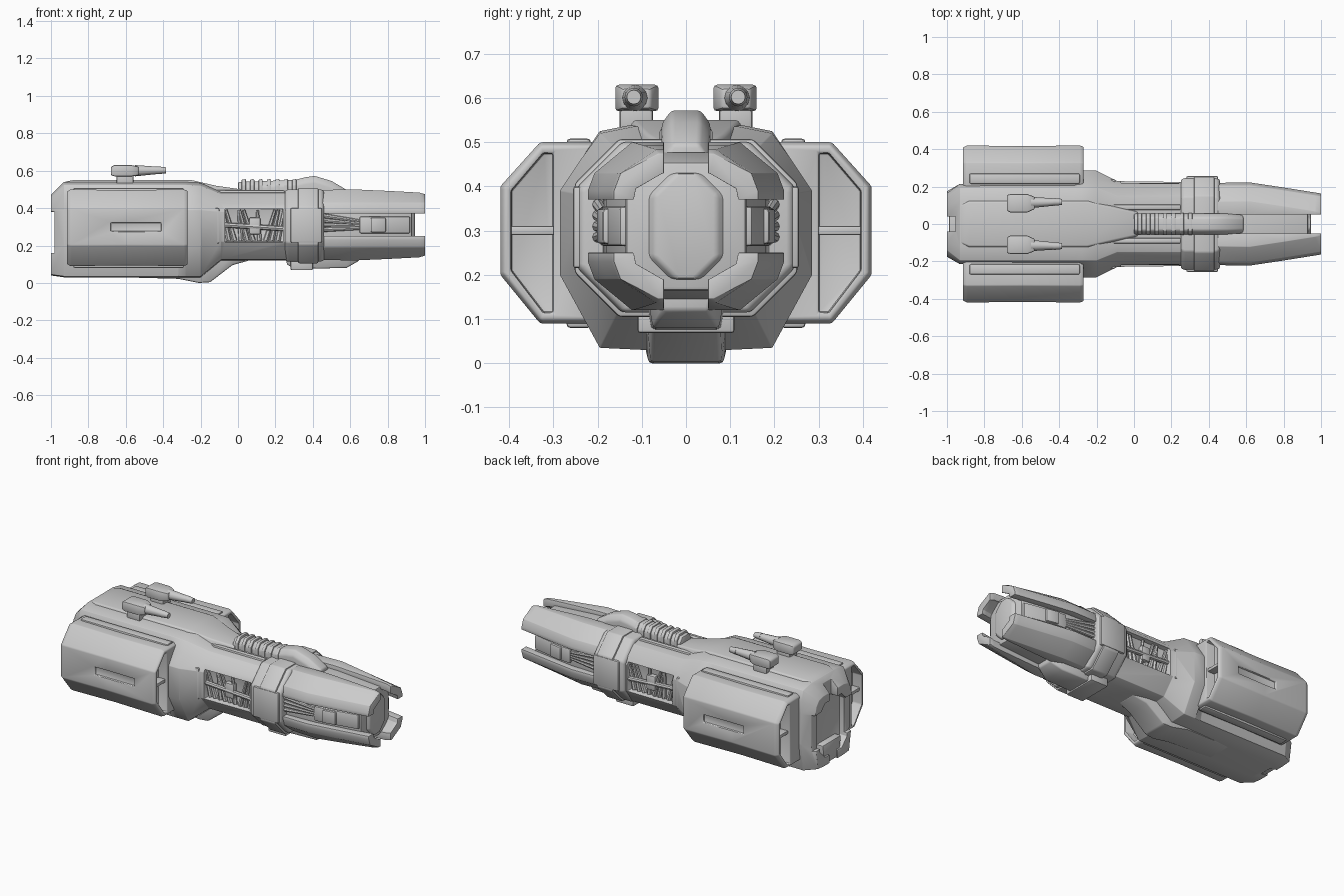
import bpy, bmesh, math, random
from mathutils import Vector

if "Cube" in bpy.data.objects:
    bpy.data.objects.remove(bpy.data.objects["Cube"])

random.seed(4)
parts, cutters = [], []


def loft(name, rings, bevel=0.008, cutter=False):
    """Skin closed (y, z) sections given as (x, section), capped at both ends."""
    bm = bmesh.new()
    loops = [[bm.verts.new((x, y, z)) for y, z in sec] for x, sec in rings]
    n = len(loops[0])
    for a, b in zip(loops, loops[1:]):
        for i in range(n):
            j = (i + 1) % n
            bm.faces.new((a[i], a[j], b[j], b[i]))
    bm.faces.new(loops[0])
    bm.faces.new(loops[-1])
    bmesh.ops.recalc_face_normals(bm, faces=bm.faces)
    me = bpy.data.meshes.new(name)
    bm.to_mesh(me)
    bm.free()
    ob = bpy.data.objects.new(name, me)
    bpy.context.collection.objects.link(ob)
    if cutter:
        ob.hide_render = True
        cutters.append(ob)
    else:
        ob["bevel"] = bevel
        parts.append(ob)
    return ob


def full(half):
    return half + [(-y, z) for y, z in reversed(half[1:-1])]


def rect(y0, y1, z0, z1):
    return [(y0, z0), (y1, z0), (y1, z1), (y0, z1)]


def box(name, x0, x1, y0, y1, z0, z1, **kw):
    return loft(name, [(x0, rect(y0, y1, z0, z1)), (x1, rect(y0, y1, z0, z1))], **kw)


def mirror(ob):
    ob.modifiers.new("mirror", 'MIRROR').use_axis = (False, True, False)
    return ob


def cut(ob, cutter):
    m = ob.modifiers.new("cut", 'BOOLEAN')
    m.operation, m.object, m.solver = 'DIFFERENCE', cutter, 'EXACT'


def bar(name, a, b, r0, r1, sides=8):
    """Tapered round bar between two points."""
    a, b = Vector(a), Vector(b)
    bm = bmesh.new()
    bmesh.ops.create_cone(bm, cap_ends=True, segments=sides, radius1=r0, radius2=r1, depth=(b - a).length)
    me = bpy.data.meshes.new(name)
    bm.to_mesh(me)
    bm.free()
    ob = bpy.data.objects.new(name, me)
    q = (b - a).to_track_quat('Z', 'Y')
    me.transform(q.to_matrix().to_4x4())
    for v in me.vertices:
        v.co += (a + b) / 2
    bpy.context.collection.objects.link(ob)
    ob["bevel"] = 0
    parts.append(ob)
    return ob


# Main hull: broad stern, shoulders, then the slimmer neck
def stern(w, top=0.54, bot=0.03):
    return full([(0, top), (0.12, top), (0.195, top - 0.015), (min(w, 0.235), 0.465), (w, 0.39),
                 (w, 0.2), (0.195, bot + 0.005), (0.09, bot), (0, bot)])


def neck(w):
    return full([(0, 0.485), (0.1, 0.485), (0.15, 0.475), (0.2, 0.425), (w, 0.38),
                 (w, 0.22), (0.15, 0.125), (0.08, 0.12), (0, 0.12)])


tail = full([(0, 0.47), (0.1, 0.47), (0.14, 0.46), (0.165, 0.43), (0.175, 0.39),
             (0.175, 0.2), (0.15, 0.045), (0.09, 0.04), (0, 0.04)])
hull = loft("main_hull", [(-1, tail), (-0.93, stern(0.215)), (-0.32, stern(0.22)), (-0.28, stern(0.285)),
                          (-0.2, stern(0.285, 0.535)), (-0.09, neck(0.23)), (0.3, neck(0.225))])
cavity = full([(0, 0.42), (0.08, 0.42), (0.13, 0.37), (0.13, 0.14), (0.08, 0.09), (0, 0.09)])
cut(hull, loft("stern_cavity_cutter", [(-1.1, cavity), (-0.95, cavity)], cutter=True))
cut(hull, box("stern_notch_cutter", -1.1, -0.955, -0.04, 0.04, -0.1, 0.7, cutter=True))
cut(hull, box("stern_side_cutter", -1.1, -0.98, -0.3, 0.3, 0.16, 0.38, cutter=True))
for s in (-1, 1):
    cut(hull, box("neck_bay_cutter", -0.07, 0.24, *sorted((s * 0.185, s * 0.4)), 0.22, 0.395, cutter=True))

# Raised deck and tapered plate running onto the neck
deck = lambda w, t: full([(0, t), (w, t), (w + 0.02, t - 0.06), (0, t - 0.06)])
loft("deck_plate", [(-0.93, deck(0.1, 0.54)), (-0.88, deck(0.12, 0.55)), (-0.25, deck(0.12, 0.55)),
                    (-0.12, deck(0.09, 0.52)), (0.02, deck(0.06, 0.50))])
mirror(box("shoulder_panel", -0.185, -0.1, 0.2, 0.24, 0.21, 0.40))

# Keel under the shoulders with a sloped front
keel = lambda w, b: full([(0, 0.16), (w + 0.02, 0.16), (w, b), (0, b)])
loft("keel", [(-0.99, keel(0.07, 0.04)), (-0.32, keel(0.09, 0.022)), (-0.21, keel(0.085, 0)),
              (-0.15, keel(0.08, 0.003)), (-0.03, keel(0.075, 0.095)), (0.06, keel(0.06, 0.12))])

# Struts inside the neck bays
for i in range(9):
    x = -0.05 + i * 0.033
    mirror(bar("bay_strut", (x, 0.19, 0.225), (x + random.uniform(-0.06, 0.06), 0.2, 0.39),
               0.014, 0.008, 6))
mirror(bar("bay_pipe", (-0.07, 0.205, 0.31), (0.24, 0.205, 0.29), 0.014, 0.014))
mirror(box("bay_block", 0.06, 0.12, 0.18, 0.215, 0.26, 0.35))

# Side engine pods with ribbed openings at both ends
def pod(o, i):
    return [(i, 0.5 - o), (0.33 - o * 0.3, 0.5 - o), (0.42 - o, 0.40 - o * 0.4), (0.42 - o, 0.20 + o * 0.4),
            (0.33 - o * 0.3, 0.09 + o), (i, 0.09 + o)]


p = loft("engine_pod", [(-0.915, pod(0.012, 0.19)), (-0.895, pod(0, 0.19)), (-0.6, pod(0.004, 0.19)),
                        (-0.29, pod(0, 0.19)), (-0.27, pod(0.008, 0.19))])
mouth = pod(0.025, 0.3)
for x0, x1 in ((-1, -0.85), (-0.33, -0.2)):
    cut(p, loft("pod_mouth_cutter", [(x0, mouth), (x1, mouth)], cutter=True))
cut(p, box("pod_slot_cutter", -0.68, -0.41, 0.405, 0.5, 0.275, 0.322, cutter=True))
mirror(p)
for x0, x1 in ((-0.9, -0.8), (-0.36, -0.283)):
    mirror(box("pod_rib", x0, x1, 0.28, 0.41, 0.29, 0.31, bevel=0.004))
mirror(box("pod_inner_rail", -0.88, -0.29, 0.215, 0.27, 0.08, 0.508))

# Collar around the front of the neck, with a strap and side clamps
def octagon(w, t, b, c=0.1):
    return full([(0, t), (w - c, t), (w, t - c), (w, b + c), (w - c, b), (0, b)])


loft("collar", [(0.25, octagon(0.235, 0.49, 0.12)), (0.265, octagon(0.245, 0.5, 0.115)),
                (0.445, octagon(0.245, 0.5, 0.115)), (0.46, octagon(0.235, 0.49, 0.12))])
loft("collar_strap", [(0.32, octagon(0.252, 0.507, 0.105)), (0.43, octagon(0.252, 0.507, 0.105))])
mirror(box("collar_clamp", 0.28, 0.45, 0.2, 0.256, 0.215, 0.40))
box("collar_foot", 0.28, 0.4, -0.11, 0.11, 0.068, 0.14)

# Nose core
loft("nose_core", [(0.4, octagon(0.19, 0.48, 0.14)), (0.65, octagon(0.18, 0.475, 0.145)),
                   (0.93, octagon(0.135, 0.455, 0.165, 0.07))])
face = lambda w: octagon(w, 0.43, 0.19, 0.05)
loft("nose_face", [(0.9, face(0.11)), (0.945, face(0.07))])

# Four corner armour plates forming the prongs
def prong(w, t, low):
    pts = [(0.05, t), (w - 0.1, t), (w - 0.015, 0.43), (w, 0.39), (w, 0.37),
           (w - 0.045, 0.37), (w - 0.05, 0.395), (w - 0.11, t - 0.045), (0.05, t - 0.045)]
    return [(y, 0.62 - z if low else z) for y, z in pts]


for low, name in ((0, "upper_nose_prong"), (1, "lower_nose_prong")):
    mirror(loft(name, [(0.44, prong(0.22, 0.497, low)), (0.62, prong(0.222, 0.5, low)),
                       (0.8, prong(0.195, 0.492, low)), (0.97, prong(0.168, 0.483, low)),
                       (1.0, prong(0.163, 0.474, low))], bevel=0.006))

# Pipes and panels in the nose side channel
for z in (0.275, 0.3, 0.325, 0.35):
    mirror(bar("channel_pipe", (0.45, 0.2, z + 0.01), (0.65, 0.18, 0.31 + (z - 0.31) * 0.5), 0.013, 0.009))
wall = lambda y: rect(0.1, y, 0.265, 0.355)
mirror(loft("channel_panel", [(0.65, wall(0.195)), (0.72, wall(0.19)), (0.92, wall(0.15))]))
mirror(loft("channel_cover", [(0.71, rect(0.1, 0.203, 0.27, 0.35)), (0.79, rect(0.1, 0.188, 0.27, 0.35))]))

# Dorsal spine with ribs and sensor hump
spine = lambda w, t: full([(0, t), (w * 0.6, t), (w, t - 0.03), (w, 0.44), (0, 0.44)])
loft("dorsal_spine", [(0.0, spine(0.055, 0.54)), (0.3, spine(0.055, 0.55)), (0.36, spine(0.055, 0.565)),
                      (0.41, spine(0.055, 0.572)), (0.5, spine(0.055, 0.545)), (0.585, spine(0.05, 0.495))])
for i in range(7):
    x = 0.02 + i * 0.045
    loft("spine_rib", [(x, spine(0.06, 0.553)), (x + 0.022, spine(0.06, 0.555))], bevel=0.004)
mirror(box("spine_side_rail", -0.15, 0.25, 0.075, 0.105, 0.46, 0.496))

# Belly fairing below the nose
belly = lambda w, b: full([(0, 0.2), (w + 0.02, 0.2), (w, b), (0, b)])
loft("belly_fairing", [(0.26, belly(0.07, 0.1)), (0.3, belly(0.08, 0.075)), (0.58, belly(0.075, 0.08)),
                       (0.65, belly(0.05, 0.12))])

# Twin deck guns
mount = lambda a, b, z0, z1: rect(a, b, z0, z1)
mirror(loft("gun_housing", [(-0.68, mount(0.07, 0.155, 0.575, 0.622)), (-0.66, mount(0.062, 0.16, 0.57, 0.63)),
                            (-0.57, mount(0.062, 0.16, 0.57, 0.63)), (-0.53, mount(0.08, 0.145, 0.575, 0.622))]))
mirror(box("gun_pedestal", -0.65, -0.56, 0.075, 0.15, 0.52, 0.59))
mirror(bar("gun_barrel", (-0.55, 0.115, 0.6), (-0.41, 0.118, 0.602), 0.03, 0.018, 12))
mirror(bar("gun_muzzle", (-0.43, 0.118, 0.602), (-0.385, 0.118, 0.602), 0.021, 0.016, 12))

# Soften edges, bake the modifiers, shade smooth with sharp creases kept
for ob in parts:
    if ob["bevel"]:
        m = ob.modifiers.new("bevel", 'BEVEL')
        m.width, m.segments, m.limit_method, m.angle_limit = ob["bevel"], 2, 'ANGLE', math.radians(30)
bpy.ops.object.select_all(action='DESELECT')
for ob in parts:
    ob.select_set(True)
bpy.context.view_layer.objects.active = hull
bpy.ops.object.convert(target='MESH')
bpy.ops.object.shade_smooth_by_angle(angle=math.radians(35))
for c in cutters:
    bpy.data.objects.remove(c, do_unlink=True)
